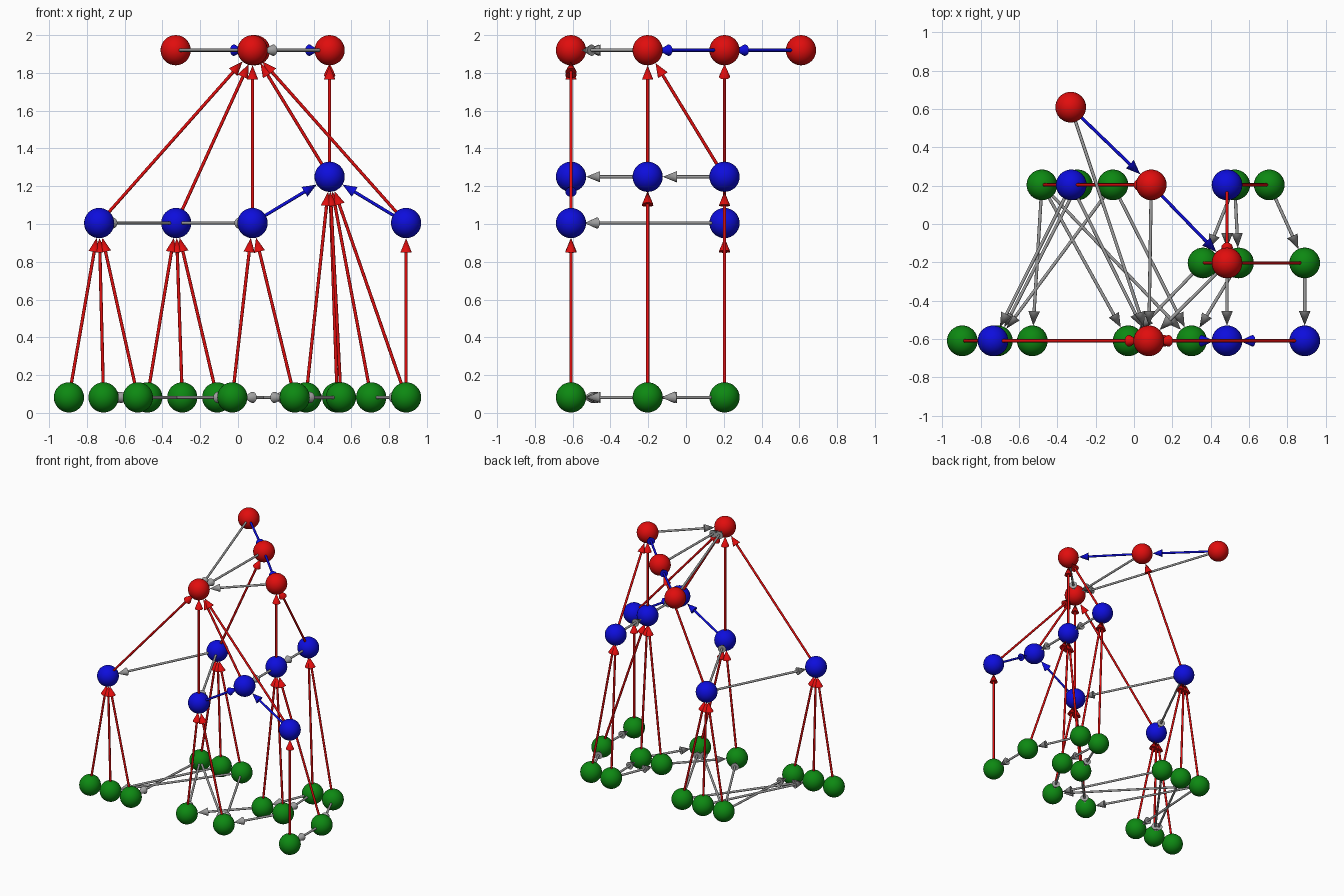
import bpy
from mathutils import Vector

if "Cube" in bpy.data.objects:
    bpy.data.objects.remove(bpy.data.objects["Cube"])

BALL_R, SHAFT_R, HEAD_R, HEAD_L = 0.08, 0.0085, 0.03, 0.075


def material(name, rgb):
    m = bpy.data.materials.new(name)
    m.diffuse_color = (*rgb, 1.0)
    m.use_nodes = True
    m.node_tree.nodes["Principled BSDF"].inputs["Base Color"].default_value = m.diffuse_color
    return m


RED = material("red", (0.75, 0.004, 0.004))
GREEN = material("green", (0.004, 0.25, 0.006))
BLUE = material("blue", (0.004, 0.004, 0.72))
GREY = material("grey", (0.35, 0.35, 0.35))


def finish(name, mat):
    ob = bpy.context.object
    ob.name = name
    ob.data.materials.append(mat)
    bpy.ops.object.shade_smooth_by_angle()
    return ob


def ball(name, pos, mat):
    bpy.ops.mesh.primitive_uv_sphere_add(segments=32, ring_count=16, radius=BALL_R, location=pos)
    finish(name, mat)


def arrow(name, start, end, mat):
    # shaft and cone head, from ball surface to ball surface
    a, b = Vector(start), Vector(end)
    d = (b - a).normalized()
    rot = d.to_track_quat('Z', 'Y').to_euler()
    p0, tip = a + d * BALL_R * 0.9, b - d * BALL_R
    neck = tip - d * HEAD_L
    bpy.ops.mesh.primitive_cylinder_add(vertices=16, radius=SHAFT_R, depth=(neck - p0).length,
                                        location=(p0 + neck) / 2, rotation=rot)
    finish(name + "_shaft", mat)
    bpy.ops.mesh.primitive_cone_add(vertices=24, radius1=HEAD_R, radius2=0, depth=HEAD_L,
                                    location=(neck + tip) / 2, rotation=rot)
    finish(name + "_head", mat)


# Four depth rows and four height levels
Y = {1: 0.609, 2: 0.204, 3: -0.203, 4: -0.609}
LOW, MID, HIGH, TOP = 0.082, 1.005, 1.25, 1.92

# Leaf balls: name -> (x, row)
leaves = {
    "a1": (-0.48, 2), "a2": (-0.295, 2), "a3": (-0.11, 2), "e1": (0.525, 2), "e2": (0.705, 2),
    "d1": (0.36, 3), "d2": (0.545, 3), "d3": (0.89, 3),
    "g1": (-0.895, 4), "g2": (-0.712, 4), "g3": (-0.53, 4),
    "c1": (-0.03, 4), "c2": (0.30, 4), "f1": (0.89, 4),
}
# Middle balls: name -> (x, row, z)
middles = {
    "G": (-0.735, 4, MID), "A": (-0.327, 2, MID), "C": (0.077, 4, MID), "F": (0.89, 4, MID),
    "H": (0.485, 4, HIGH), "D": (0.485, 3, HIGH), "E": (0.485, 2, HIGH),
}
# Top balls
tops = {"R1": (-0.33, 1), "R2": (0.09, 2), "R3": (0.485, 3), "R4": (0.077, 4)}

P = {}
for n, (x, r) in leaves.items():
    P[n] = (x, Y[r], LOW)
    ball("leaf_ball_" + n, P[n], GREEN)
for n, (x, r, z) in middles.items():
    P[n] = (x, Y[r], z)
    ball("middle_ball_" + n, P[n], BLUE)
for n, (x, r) in tops.items():
    P[n] = (x, Y[r], TOP)
    ball("top_ball_" + n, P[n], RED)

# Arrows: red climb levels, blue link within a chain, grey map row to row
links = {
    "climb_arrow": (RED, "g1-G g2-G g3-G a1-A a2-A a3-A c1-C c2-C d1-D d2-D d3-D e1-E e2-E f1-F "
                         "G-R4 C-R4 F-R4 H-R4 A-R2 D-R3 E-R3"),
    "chain_arrow": (BLUE, "C-H F-H R1-R2 R2-R3"),
    "map_arrow": (GREY, "R1-R4 R2-R4 R3-R4 A-G A-C E-D D-H a1-g3 a2-g2 a3-g2 a1-c1 a1-c2 a3-c2 "
                        "e1-d1 e1-d2 e2-d3 d1-c1 d2-c2 d3-f1"),
}
for kind, (mat, pairs) in links.items():
    for pair in pairs.split():
        s, e = pair.split("-")
        arrow(f"{kind}_{s}_{e}", P[s], P[e], mat)
